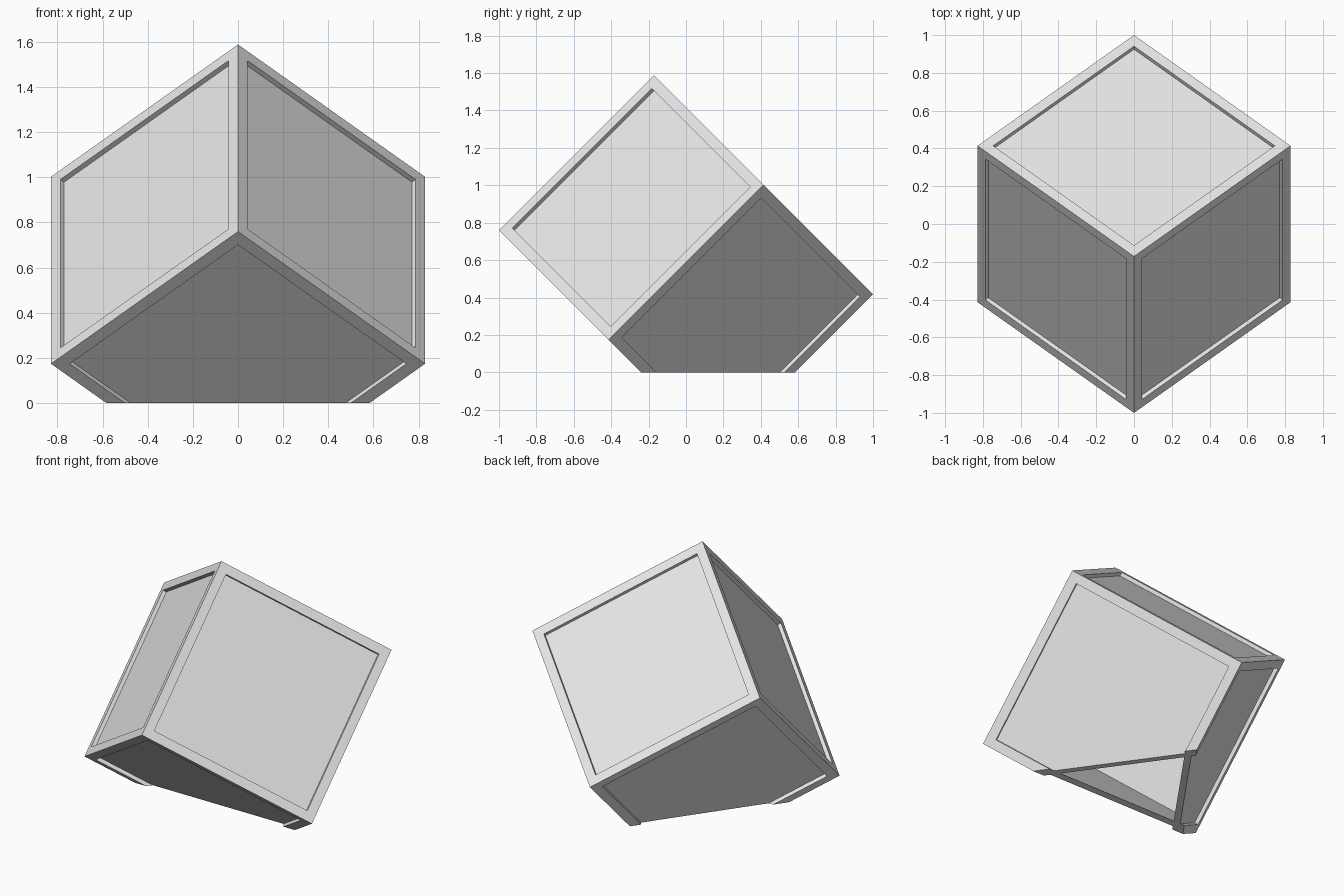
import bpy, bmesh, math
from mathutils import Matrix, Vector

old = bpy.data.objects.get("Cube")
if old:
    bpy.data.objects.remove(old, do_unlink=True)

EDGE = 2 / (1 + math.sqrt(0.5))   # cube edge, so the depth is 2 units
RIM = 0.05 * EDGE                 # frame width and wall thickness
RECESS = 0.02 * EDGE              # depth of the sunken panels
CENTRE = Vector((0, 0, 0.588))

# Single pale grey material
grey = bpy.data.materials.new("pale_grey")
grey.use_nodes = True
grey.diffuse_color = (0.8, 0.8, 0.8, 1)
grey.node_tree.nodes["Principled BSDF"].inputs["Base Color"].default_value = (0.8, 0.8, 0.8, 1)

# Tilt: the cube's axes become these three directions
h = math.sqrt(0.5)
tilt = Matrix(((h, -h, 0), (0.5, 0.5, h), (-0.5, -0.5, h))).to_4x4()
place = Matrix.Translation(CENTRE) @ tilt


def add_object(name, bm):
    mesh = bpy.data.meshes.new(name)
    bm.to_mesh(mesh)
    bm.free()
    mesh.materials.append(grey)
    obj = bpy.data.objects.new(name, mesh)
    bpy.context.collection.objects.link(obj)
    return obj


# Outer cube with framed, sunken panels
bm = bmesh.new()
bmesh.ops.create_cube(bm, size=EDGE)
bmesh.ops.inset_individual(bm, faces=bm.faces[:], thickness=RIM, use_even_offset=True)
half = EDGE / 2
for face in bm.faces[:]:
    face.normal_update()
    centre = face.calc_center_median()
    if (centre - face.normal * half).length < 0.01:   # central panel
        direction = -face.normal.copy()
        ext = bmesh.ops.extrude_discrete_faces(bm, faces=[face])
        bmesh.ops.translate(bm, verts=ext["faces"][0].verts[:], vec=direction * RECESS)

# Hollow interior, facing inwards
inner = bmesh.ops.create_cube(bm, size=EDGE - 2 * RIM)
inner_faces = list({f for v in inner["verts"] for f in v.link_faces})
bmesh.ops.reverse_faces(bm, faces=inner_faces)

# Tilt it, cut the lowest corner flat and close the wall's cut edge
bmesh.ops.transform(bm, matrix=place, verts=bm.verts[:])
cut = bmesh.ops.bisect_plane(bm, geom=bm.verts[:] + bm.edges[:] + bm.faces[:],
                             plane_co=(0, 0, 0), plane_no=(0, 0, 1), clear_inner=True)
rim_edges = [e for e in cut["geom_cut"] if isinstance(e, bmesh.types.BMEdge)]
bmesh.ops.triangle_fill(bm, edges=rim_edges, use_beauty=True, normal=(0, 0, -1))
for face in bm.faces:
    face.normal_update()
    if abs(face.calc_center_median().z) < 1e-4 and face.normal.z > 0:
        face.normal_flip()
add_object("tilted_hollow_cube", bm)
